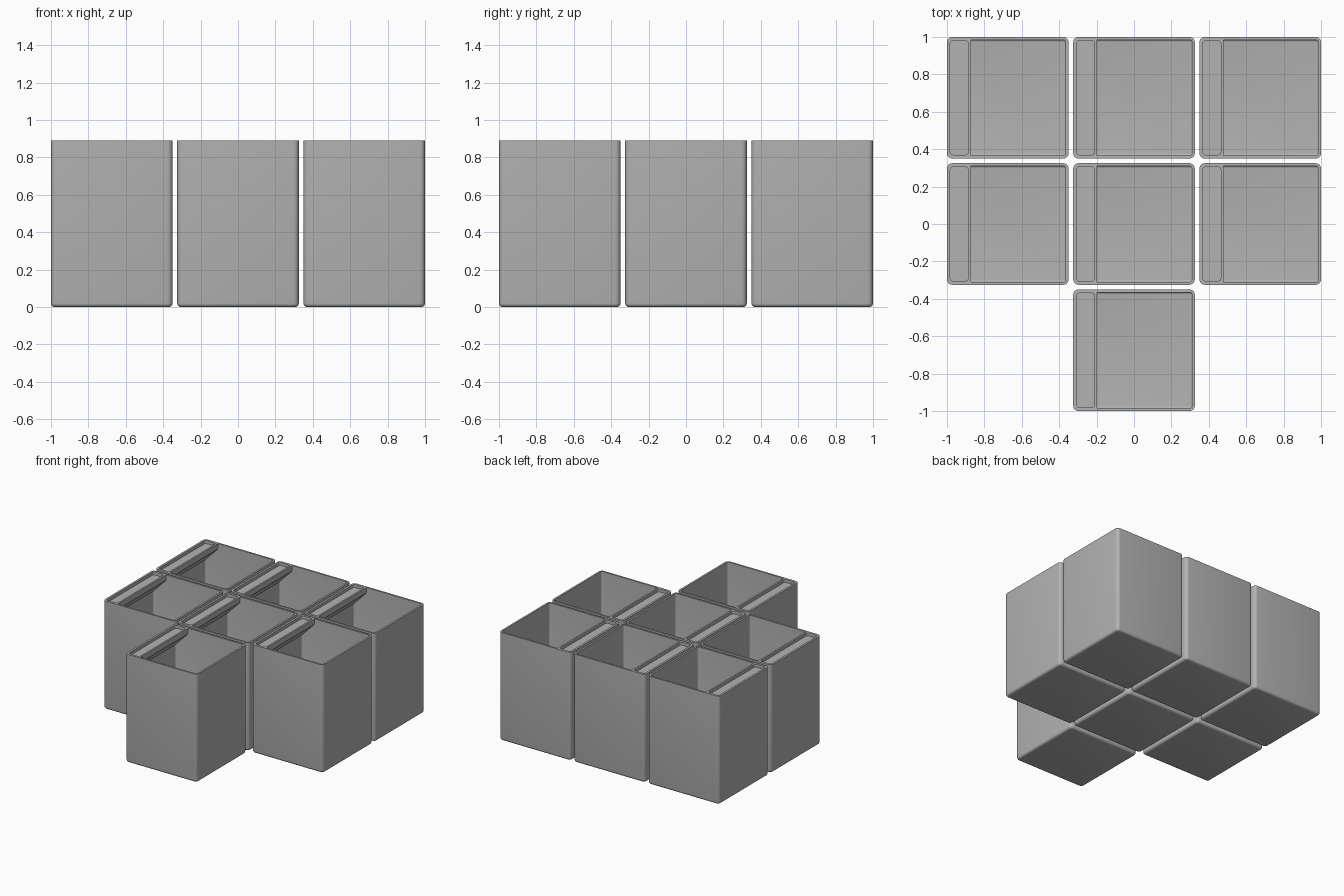
import bpy, bmesh, math

if "Cube" in bpy.data.objects:
    bpy.data.objects.remove(bpy.data.objects["Cube"])

PITCH, HALF, HEIGHT = 0.675, 0.325, 0.89
WALL, FLOOR = 0.015, 0.02

grey = bpy.data.materials.new("plain grey")
grey.diffuse_color = (0.45, 0.45, 0.45, 1)
grey.use_nodes = True
grey.node_tree.nodes["Principled BSDF"].inputs["Base Color"].default_value = grey.diffuse_color


def ring(bm, x0, x1, y0, y1, r, z, n=5):
    """Rounded rectangle of vertices at height z."""
    verts = []
    corners = [(x1 - r, y1 - r), (x0 + r, y1 - r), (x0 + r, y0 + r), (x1 - r, y0 + r)]
    for k, (cx, cy) in enumerate(corners):
        for i in range(n + 1):
            a = math.radians(90 * (k + i / n))
            verts.append(bm.verts.new((cx + r * math.cos(a), cy + r * math.sin(a), z)))
    return verts


def bridge(bm, a, b):
    for i in range(len(a)):
        j = (i + 1) % len(a)
        bm.faces.new((a[i], a[j], b[j], b[i]))


def finish(bm, name):
    bmesh.ops.recalc_face_normals(bm, faces=bm.faces)
    mesh = bpy.data.meshes.new(name)
    bm.to_mesh(mesh)
    bm.free()
    mesh.materials.append(grey)
    obj = bpy.data.objects.new(name, mesh)
    bpy.context.collection.objects.link(obj)
    bpy.ops.object.select_all(action='DESELECT')
    obj.select_set(True)
    bpy.context.view_layer.objects.active = obj
    bpy.ops.object.shade_smooth_by_angle(angle=math.radians(35))
    return obj


def make_bin():
    """Open box: rounded bottom edge, thin walls, filleted inner floor."""
    bm = bmesh.new()
    steps = [math.radians(90 * i / 4) for i in range(5)]
    rings = []
    f = 0.02
    for a in steps:                                   # outer bottom fillet
        h = HALF - f * (1 - math.sin(a))
        rings.append(ring(bm, -h, h, -h, h, 0.028 - f * (1 - math.sin(a)), f * (1 - math.cos(a))))
    rings.append(ring(bm, -HALF, HALF, -HALF, HALF, 0.028, HEIGHT))
    inner, g = HALF - WALL, 0.011
    rings.append(ring(bm, -inner, inner, -inner, inner, 0.013, HEIGHT))
    for a in reversed(steps):                         # inner floor fillet
        d = g * (1 - math.sin(a))
        h = inner - d
        rings.append(ring(bm, -h, h, -h, h, 0.013 - d, FLOOR + g * (1 - math.cos(a))))
    for a, b in zip(rings, rings[1:]):
        bridge(bm, a, b)
    bm.faces.new(rings[0])
    bm.faces.new(rings[-1])
    return finish(bm, "storage_bin")


def make_shelf():
    """Label shelf on the left wall: sloped underside and a shallow recess on top."""
    bm = bmesh.new()
    xl, xr, y = -HALF + WALL - 0.003, -0.197, HALF - WALL + 0.002
    low, lip = HEIGHT - 0.165, HEIGHT - 0.045
    profile = [(xl, HEIGHT), (xl, low), (xr, lip), (xr, HEIGHT)]
    front = [bm.verts.new((px, -y, pz)) for px, pz in profile]
    back = [bm.verts.new((px, y, pz)) for px, pz in profile]
    bm.faces.new(front)
    bm.faces.new(back)
    for i in range(3):
        bm.faces.new((front[i], front[i + 1], back[i + 1], back[i]))
    # recess cut into the flush top
    box = (xl + 0.005, xr - 0.014, -y + 0.007, y - 0.007, 0.016)
    rim = ring(bm, *box, HEIGHT)
    base = ring(bm, *box, HEIGHT - 0.025)
    bridge(bm, rim, base)
    bm.faces.new(base)
    outer = [back[3], back[0], front[0], front[3]]
    for k in range(4):
        n = len(rim) // 4
        arc = rim[k * n:(k + 1) * n]
        for a, b in zip(arc, arc[1:]):
            bm.faces.new((outer[k], a, b))
        bm.faces.new((outer[k], arc[-1], rim[(k + 1) * n % len(rim)], outer[(k + 1) % 4]))
    return finish(bm, "label_shelf")


bin_part, shelf_part = make_bin(), make_shelf()

# Two full rows of three and one bin centred in front
cells = [(c, r) for r in (1, 0) for c in (-1, 0, 1)] + [(0, -1)]
for i, (c, r) in enumerate(cells):
    for part in (bin_part, shelf_part):
        obj = part
        if i:
            obj = part.copy()
            bpy.context.collection.objects.link(obj)
        obj.location = (c * PITCH, r * PITCH, 0)
